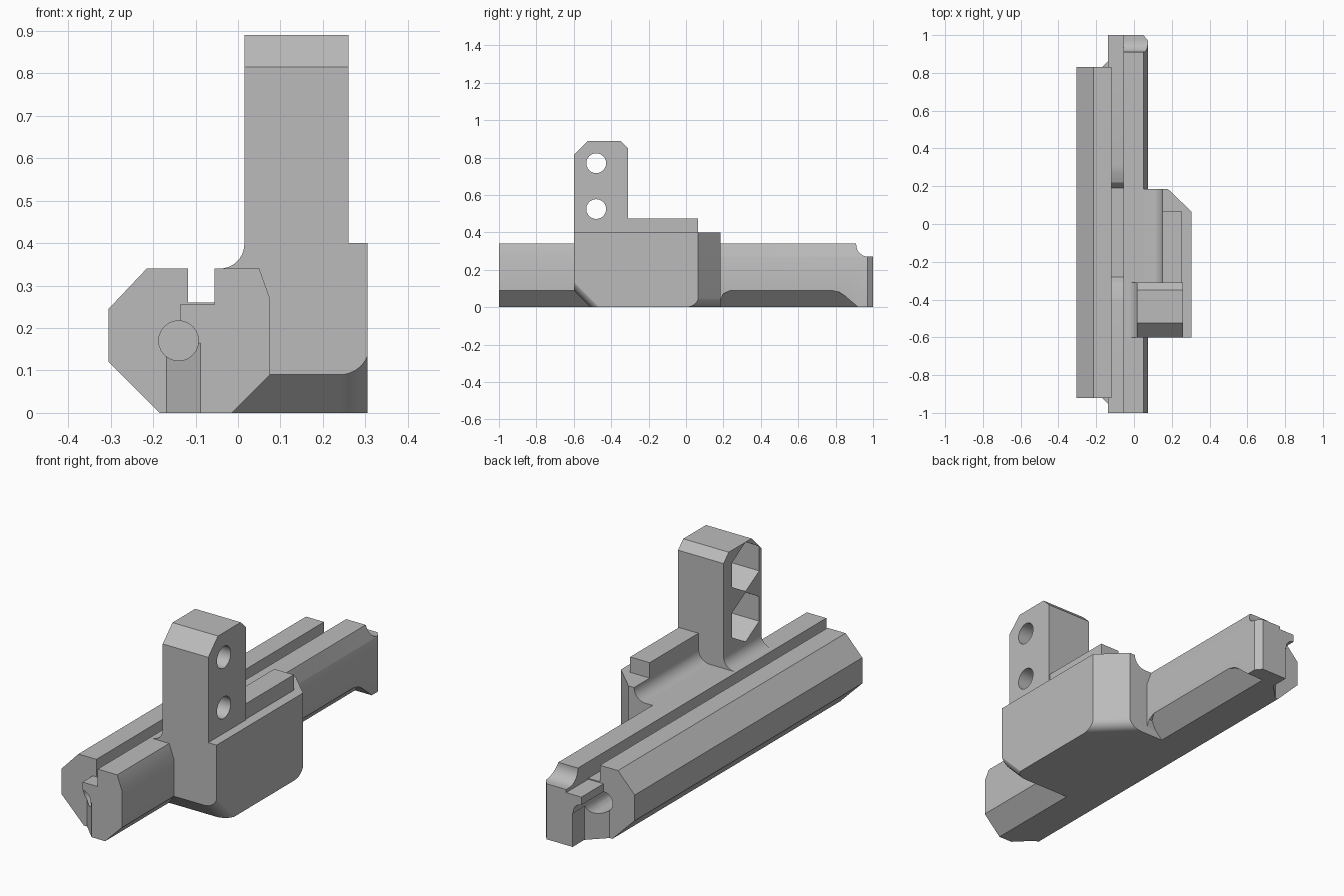
import bpy, bmesh
from math import sin, cos, radians, pi

cube = bpy.data.objects.get("Cube")
if cube:
    bpy.data.objects.remove(cube, do_unlink=True)

grey = bpy.data.materials.new("plain grey")
grey.use_nodes = True
tone = (0.5, 0.5, 0.5, 1)
grey.diffuse_color = tone
grey.node_tree.nodes["Principled BSDF"].inputs["Base Color"].default_value = tone


def arc(cx, cy, r, a, b, n=10):
    """Points on an arc from angle a to b in degrees."""
    angles = [radians(a + (b - a) * i / n) for i in range(n + 1)]
    return [(cx + r * cos(t), cy + r * sin(t)) for t in angles]


def prism(name, axis, outline, start, end, edit=None):
    """Extrude an outline along an axis; edit may adjust the bmesh."""
    def place(p, d):
        u, v = p
        return {"x": (d, u, v), "y": (u, d, v), "z": (u, v, d)}[axis]
    bm = bmesh.new()
    low = [bm.verts.new(place(p, start)) for p in outline]
    high = [bm.verts.new(place(p, end)) for p in outline]
    bm.faces.new(low)
    bm.faces.new(high)
    for i in range(len(low)):
        j = (i + 1) % len(low)
        bm.faces.new((low[i], low[j], high[j], high[i]))
    if edit:
        edit(bm)
    bmesh.ops.recalc_face_normals(bm, faces=bm.faces[:])
    mesh = bpy.data.meshes.new(name)
    bm.to_mesh(mesh)
    bm.free()
    mesh.materials.append(grey)
    obj = bpy.data.objects.new(name, mesh)
    bpy.context.collection.objects.link(obj)
    return obj


def activate(obj):
    bpy.ops.object.select_all(action="DESELECT")
    obj.select_set(True)
    bpy.context.view_layer.objects.active = obj


def carve(obj, cutters):
    activate(obj)
    for cutter in cutters:
        cutter.hide_render = True
        mod = obj.modifiers.new("cut", "BOOLEAN")
        mod.operation = "DIFFERENCE"
        mod.solver = "EXACT"
        mod.object = cutter
        bpy.ops.object.modifier_apply(modifier=mod.name)


# Two halves of the long rail
left_rail = prism("left_rail", "y", [
    (-0.185, 0), (-0.305, 0.12), (-0.305, 0.245), (-0.215, 0.34),
    (-0.118, 0.34), (-0.118, 0.26), (-0.055, 0.26), (-0.055, 0.2),
    (-0.1, 0.2), (-0.1, 0)], -0.92, 0.83)
right_rail = prism("right_rail", "y", [
    (-0.17, 0), (-0.17, 0.17), (-0.137, 0.17), (-0.137, 0.255),
    (-0.055, 0.255), (-0.055, 0.34), (0.05, 0.34), (0.075, 0.27),
    (0.075, 0)], -1, 1)

# Blind bores at both ends and the pocket in the top groove
circle = arc(-0.14, 0.17, 0.047, 0, 345, 23)
shared = [
    prism("front_bore", "y", circle, -1.1, -0.6),
    prism("back_bore", "y", circle, 0.6, 1.1),
    prism("groove_pocket", "x", [
        (-0.45, 0.265), (-0.38, 0.255), (-0.31, 0.235), (-0.28, 0.2),
        (0.19, 0.2), (0.22, 0.235), (0.27, 0.255), (0.35, 0.265)],
        -0.118, -0.055)]
carve(left_rail, shared)


def slope_side(bm):
    for v in bm.verts:
        if v.co.x < 0.1:
            v.co.x = v.co.z - 0.015


# Lower edge chamfers, end notches and rear nose of the right half
own = [
    prism("front_chamfer", "y", [(-0.035, -0.02), (0.1, 0.115), (0.1, -0.02)],
          -1.1, 0),
    prism("back_chamfer", "x", [
        (0.185, -0.02), (0.185, 0.04), (0.2, 0.072), (0.235, 0.09),
        (0.78, 0.09), (0.82, 0.08), (0.85, 0.06), (0.945, -0.02)],
        0, 0.2, slope_side),
    prism("front_notch", "z", [(-0.3, -0.788), (-0.3, -1.1), (0.012, -1.1)],
          -0.1, 0.165),
    prism("back_notch", "z", [(-0.2, 0.8), (-0.09, 0.91), (-0.09, 1.1),
                              (-0.2, 1.1)], -0.1, 0.165),
    prism("nose_scoop", "x", [(0.91, 0.4)]
          + arc(0.975, 0.335, 0.065, 180, 270) + [(1.1, 0.27), (1.1, 0.4)],
          -0.1, 0.2),
    prism("nose_corner", "z", [(0.04, 1.012), (0.1, 0.94), (0.1, 1.012)],
          -0.1, 0.5)]
carve(right_rail, shared + own)


def round_bottom(bm):
    edges = [e for e in bm.edges
             if all(v.co.z < 0.01 and v.co.x > 0.1 and v.co.y > 0 for v in e.verts)]
    bmesh.ops.bevel(bm, geom=edges, offset=0.05, segments=6, profile=0.5,
                    affect="EDGES")


def slide_down(bm):
    for v in bm.verts:
        v.co.z -= v.co.y + 0.6


# Side block with swept front underside and a concave fillet on top
side_block = prism("side_block", "z", [
    (-0.04, -0.6), (0.305, -0.6), (0.305, 0.065), (0.18, 0.185),
    (-0.04, 0.185)], 0, 0.4, round_bottom)
block_cuts = [
    prism("underside_sweep", "y", [(-0.1, 0.09)]
          + arc(0.24, 0.16, 0.07, 270, 360) + [(0.33, 0.16), (0.33, -0.8), (-0.1, -0.8)],
          -0.7, -0.2, slide_down),
    prism("top_fillet", "y", [(-0.1, 0.34)]
          + arc(0.09, 0.4, 0.06, 270, 360) + [(0.15, 0.6), (-0.1, 0.6)],
          -0.7, 0.3)]
carve(side_block, block_cuts)

# Raised ledge behind the arm
ledge = prism("ledge", "z", [(0.15, -0.35), (0.255, -0.35), (0.255, 0.065),
                             (0.15, 0.065)], 0.3, 0.475)

# Upright arm with bolt holes and hexagonal nut pockets
arm = prism("upright_arm", "y", arc(-0.043, 0.398, 0.058, 270, 360)
            + [(0.015, 0.89), (0.26, 0.89), (0.26, 0.25), (-0.043, 0.25)],
            -0.6, -0.31)
arm_cuts = [
    prism("arm_front_corner", "x", [(-0.61, 0.805), (-0.515, 0.9), (-0.61, 0.9)],
          -0.1, 0.4),
    prism("arm_back_corner", "x", [(-0.3, 0.84), (-0.36, 0.9), (-0.3, 0.9)],
          -0.1, 0.4)]
for z in (0.525, 0.77):
    arm_cuts.append(prism("bolt_hole", "x", arc(-0.48, z, 0.053, 0, 345, 23),
                          -0.1, 0.4))
    arm_cuts.append(prism("nut_pocket", "x", arc(-0.48, z, 0.12, 30, 330, 5),
                          -0.1, 0.16))
carve(arm, arm_cuts)

# Clear the helpers and shade
for cutter in shared + own + block_cuts + arm_cuts:
    bpy.data.objects.remove(cutter, do_unlink=True)
for obj in (left_rail, right_rail, side_block, ledge, arm):
    activate(obj)
    bpy.ops.object.shade_smooth_by_angle(angle=pi / 9)
